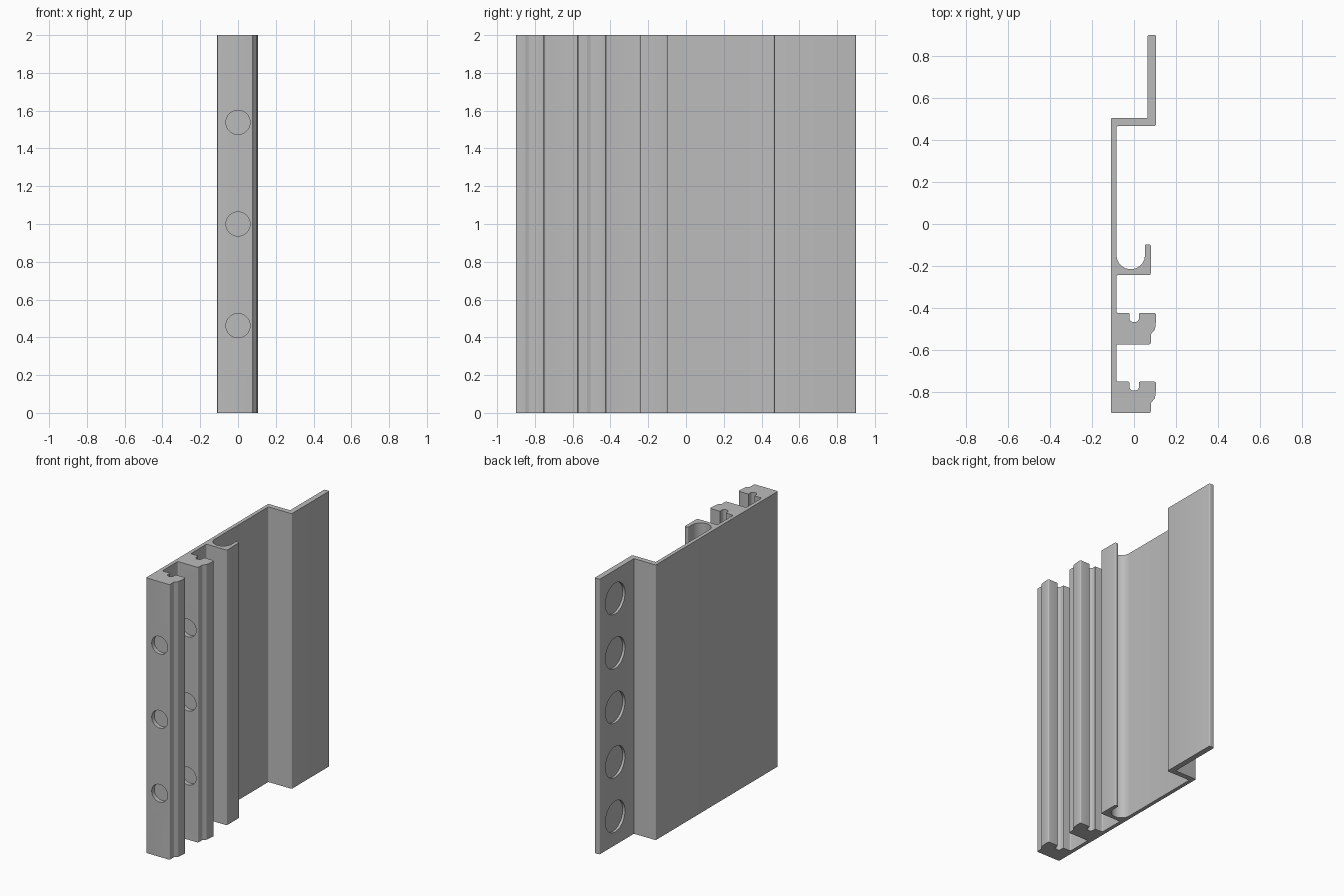
import bpy
import bmesh
from math import acos, tan, sin, radians
from mathutils import Vector, Matrix

if "Cube" in bpy.data.objects:
    bpy.data.objects.remove(bpy.data.objects["Cube"], do_unlink=True)

HEIGHT = 2.0
FILLET = 0.008

metal = bpy.data.materials.new("grey metal")
metal.use_nodes = True
GREY = (0.5, 0.5, 0.5, 1)
metal.diffuse_color = GREY
metal.node_tree.nodes["Principled BSDF"].inputs["Base Color"].default_value = GREY


def rounded(corners):
    """Replace each (x, y, radius) corner by an arc."""
    out = []
    n = len(corners)
    for i, (x, y, r) in enumerate(corners):
        p = Vector((x, y))
        a = (Vector(corners[i - 1][:2]) - p).normalized()
        b = (Vector(corners[(i + 1) % n][:2]) - p).normalized()
        half = acos(max(-1, min(1, a.dot(b)))) / 2
        centre = p + (a + b).normalized() * (r / sin(half))
        reach = r / tan(half)
        start = p + a * reach - centre
        end = p + b * reach - centre
        steps = 16 if r > 0.05 else 5
        for k in range(steps + 1):
            t = k / steps
            out.append(centre + start.normalized().slerp(end.normalized(), t) * r)
    return out


def grooved_bar(y):
    """Outline of one thick bar, from its front face at y to its grooved back."""
    top = y + 0.149
    return [
        (0.08, y, FILLET), (0.08, y + 0.048, 0.006),
        (0.1, y + 0.07, 0.02), (0.105, y + 0.115, 0.02),
        (0.105, top, FILLET),
        (0.024, top, 0.005), (0.024, top - 0.043, 0.02),
        (-0.022, top - 0.043, 0.02), (-0.022, top, 0.005),
        (-0.083, top, FILLET),
    ]


# Cross-section: flange, step, web, two grooved bars and a hook
BARS = (-0.9, -0.573)
corners = [
    (0.105, 0.9, FILLET), (0.065, 0.9, FILLET), (0.065, 0.505, 0.004),
    (-0.11, 0.505, FILLET), (-0.11, BARS[0], FILLET),
]
corners += grooved_bar(BARS[0])
corners += [(-0.083, BARS[1], FILLET)] + grooved_bar(BARS[1])
corners += [
    (-0.083, -0.243, FILLET), (0.08, -0.243, FILLET),
    (0.08, -0.097, FILLET), (0.052, -0.097, FILLET),
    (0.052, -0.215, 0.067), (-0.083, -0.215, 0.067),
    (-0.083, 0.467, FILLET), (0.105, 0.467, FILLET),
]


def new_object(name, bm):
    mesh = bpy.data.meshes.new(name)
    bmesh.ops.recalc_face_normals(bm, faces=bm.faces)
    bm.to_mesh(mesh)
    bm.free()
    mesh.materials.append(metal)
    obj = bpy.data.objects.new(name, mesh)
    bpy.context.collection.objects.link(obj)
    return obj


# Extruded rail
bm = bmesh.new()
base = bm.faces.new([bm.verts.new((p.x, p.y, 0)) for p in rounded(corners)])
ext = bmesh.ops.extrude_face_region(bm, geom=[base], use_keep_orig=True)
top_verts = [g for g in ext["geom"] if isinstance(g, bmesh.types.BMVert)]
bmesh.ops.translate(bm, verts=top_verts, vec=(0, 0, HEIGHT))
rail = new_object("wall_rail", bm)

# Shallow round recesses
bm = bmesh.new()


def recess(centre, axis, radius, depth):
    turn = Matrix.Rotation(radians(90), 4, axis)
    bmesh.ops.create_cone(bm, cap_ends=True, segments=40, radius1=radius,
                          radius2=radius, depth=2 * depth,
                          matrix=Matrix.Translation(centre) @ turn)


for i in range(-1, 2):
    for y in BARS:
        recess((0, y, 1 + 0.538 * i), 'X', 0.064, 0.03)
for i in range(-2, 3):
    recess((0.065, 0.72, 1 + 0.396 * i), 'Y', 0.112, 0.018)
cutter = new_object("recess_cutter", bm)
cutter.hide_render = True

cut = rail.modifiers.new("recesses", 'BOOLEAN')
cut.object = cutter
cut.operation = 'DIFFERENCE'
cut.solver = 'EXACT'
bpy.ops.object.select_all(action='DESELECT')
bpy.context.view_layer.objects.active = rail
rail.select_set(True)
bpy.ops.object.modifier_apply(modifier=cut.name)
bpy.data.objects.remove(cutter, do_unlink=True)
bpy.ops.object.shade_smooth_by_angle(angle=radians(30))
